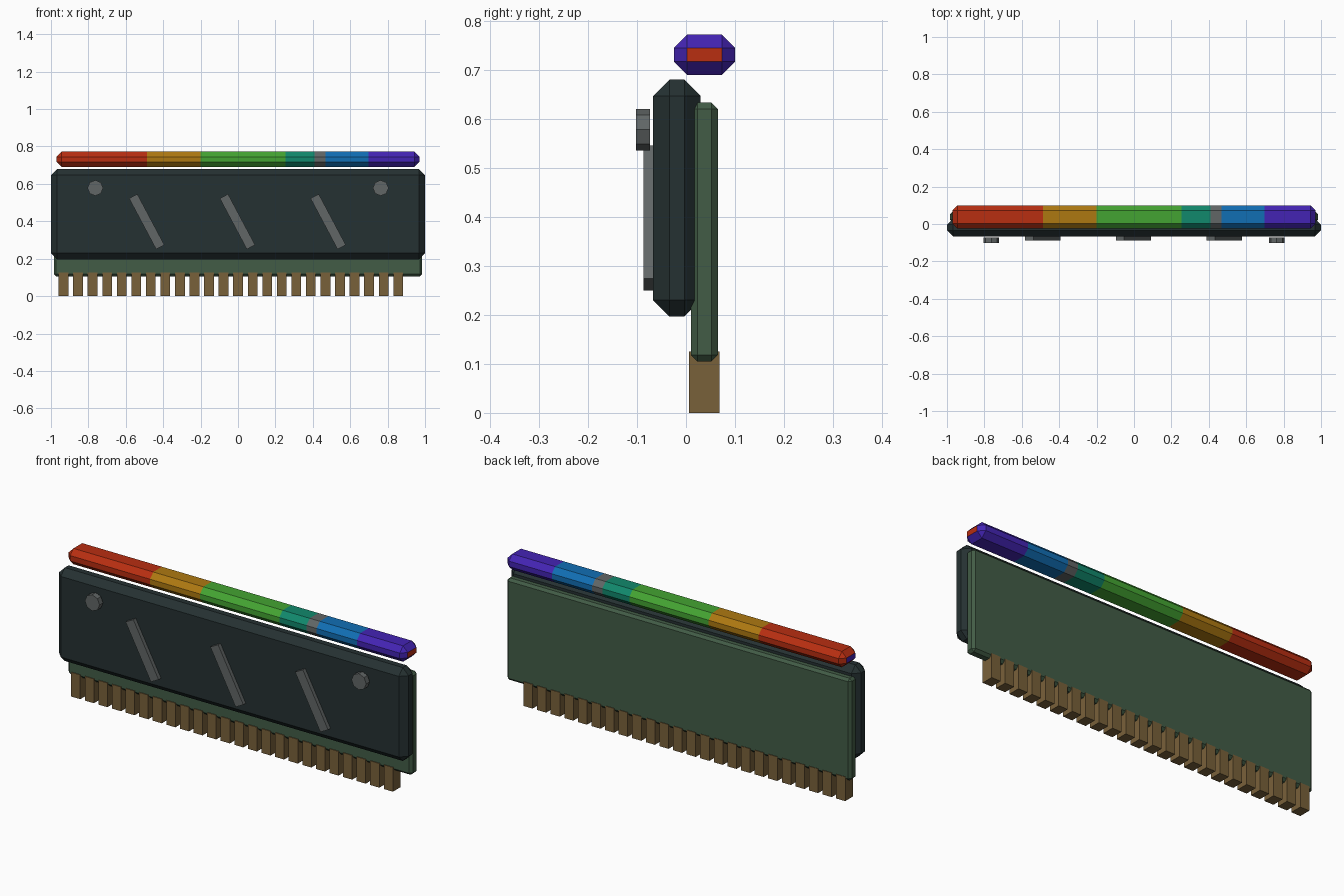
import bpy
import bmesh
from math import radians
from mathutils import Matrix

cube = bpy.data.objects.get("Cube")
if cube:
    bpy.data.objects.remove(cube, do_unlink=True)


def linear(c):
    c /= 255
    return c / 12.92 if c <= 0.04045 else ((c + 0.055) / 1.055) ** 2.4


def material(name, *rgb):
    m = bpy.data.materials.new(name)
    m.use_nodes = True
    colour = [linear(c) for c in rgb] + [1]
    m.diffuse_color = colour
    m.node_tree.nodes["Principled BSDF"].inputs["Base Color"].default_value = colour
    return m


dark = material("dark casing", 37, 49, 50)
board_green = material("board green", 66, 92, 70)
gold = material("contact gold", 121, 97, 58)
grey = material("grey metal", 97, 102, 102)
red = material("red light", 184, 46, 17)
amber = material("amber light", 174, 121, 17)
green = material("green light", 68, 164, 50)
teal = material("teal light", 17, 136, 108)
blue = material("blue light", 17, 110, 180)
violet = material("violet light", 68, 36, 180)


def add_object(name, bm, *mats):
    mesh = bpy.data.meshes.new(name)
    bm.to_mesh(mesh)
    bm.free()
    for m in mats:
        mesh.materials.append(m)
    ob = bpy.data.objects.new(name, mesh)
    bpy.context.collection.objects.link(ob)
    return ob


def box(x, y, z, chamfer=0):
    """Box from (min, max) ranges, with flat chamfers on every edge."""
    bm = bmesh.new()
    bmesh.ops.create_cube(bm, size=1)
    for v in bm.verts:
        v.co = [(a + b) / 2 + t * (b - a) for t, (a, b) in zip(v.co, (x, y, z))]
    if chamfer:
        bmesh.ops.bevel(bm, geom=bm.edges[:], offset=chamfer, segments=1,
                        profile=0.5, affect='EDGES')
    return bm


# Casing and circuit board
add_object("casing", box((-1, 1), (-0.067, 0.03), (0.197, 0.68), 0.033), dark)
add_object("circuit_board", box((-0.985, 0.985), (0.01, 0.065), (0.105, 0.633), 0.013),
           board_green)

# Row of contact pins
for i in range(24):
    x = -0.933 + i * 0.0778
    add_object(f"contact_pin_{i + 1}",
               box((x - 0.026, x + 0.026), (0.006, 0.068), (0, 0.125)), gold)

# Slanted strips on the front
for i, x in enumerate((-0.488, -0.003, 0.482)):
    bm = box((-0.025, 0.025), (-0.087, -0.06), (-0.154, 0.154))
    bm.transform(Matrix.Translation((x, 0, 0.398)) @ Matrix.Rotation(radians(-28), 4, 'Y'))
    add_object(f"front_strip_{i + 1}", bm, grey)

# Octagonal screw heads
for side, x in (("right", -0.763), ("left", 0.763)):
    bm = bmesh.new()
    bmesh.ops.create_cone(bm, cap_ends=True, segments=8, radius1=0.042,
                          radius2=0.042, depth=0.029)
    bm.transform(Matrix.Translation((x, -0.0875, 0.578)) @ Matrix.Rotation(radians(90), 4, 'X'))
    add_object(f"{side}_screw", bm, grey)

# Light bar, cut into colour bands, with the end caps in the opposite end's colour
cuts = (-0.486, -0.2, 0.254, 0.409, 0.467, 0.698)
bm = box((-0.97, 0.97), (-0.025, 0.1), (0.69, 0.772), 0.027)
for x in cuts:
    bmesh.ops.bisect_plane(bm, geom=bm.verts[:] + bm.edges[:] + bm.faces[:],
                           plane_co=(x, 0, 0), plane_no=(1, 0, 0))
bm.normal_update()
for f in bm.faces:
    band = sum(f.calc_center_median().x > x for x in cuts)
    if abs(f.normal.x) > 0.9:
        band = len(cuts) - band
    f.material_index = band
add_object("light_bar", bm, red, amber, green, teal, grey, blue, violet)
